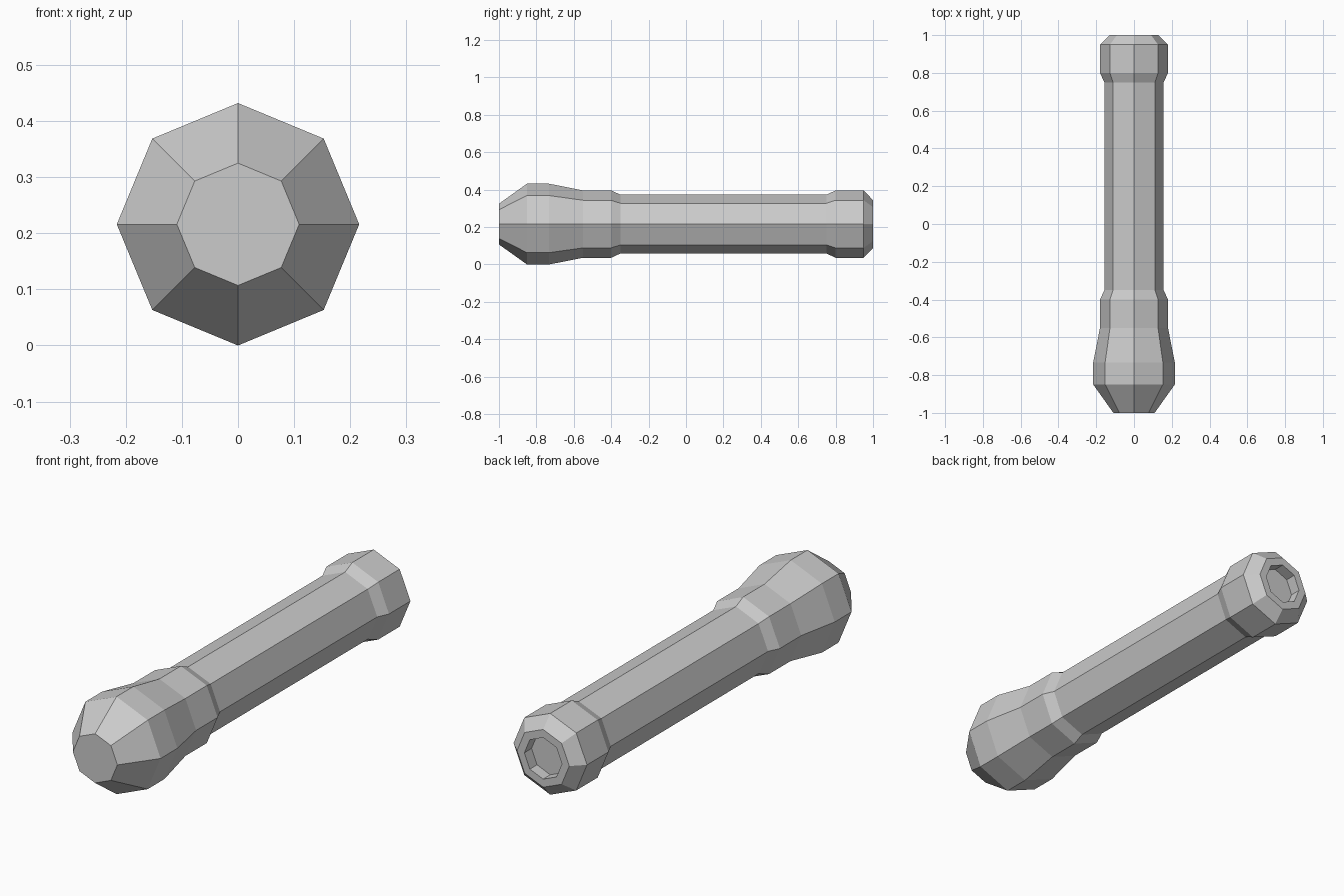
import bpy, bmesh, math

if "Cube" in bpy.data.objects:
    bpy.data.objects.remove(bpy.data.objects["Cube"])

SIDES = 8
AXIS_Z = 0.216


def lathe(name, profile, cap_start=False, cap_end=False):
    """Octagonal turned part along y from (y, radius) pairs."""
    bm = bmesh.new()
    rings = []
    for y, r in profile:
        angles = [2 * math.pi * i / SIDES for i in range(SIDES)]
        rings.append([bm.verts.new((r * math.cos(a), y, AXIS_Z + r * math.sin(a)))
                      for a in angles])
    for a, b in zip(rings, rings[1:]):
        for i in range(SIDES):
            j = (i + 1) % SIDES
            bm.faces.new((a[i], b[i], b[j], a[j]))
    if cap_start:
        bm.faces.new(rings[0])
    if cap_end:
        bm.faces.new(rings[-1][::-1])
    mesh = bpy.data.meshes.new(name)
    bm.to_mesh(mesh)
    bm.free()
    obj = bpy.data.objects.new(name, mesh)
    bpy.context.collection.objects.link(obj)
    return obj


# Flared head with flat nose and collar
lathe("head", [(-1.0, 0.109), (-0.85, 0.216), (-0.733, 0.216),
               (-0.55, 0.18), (-0.40, 0.18), (-0.35, 0.157)], cap_start=True)

# Straight barrel
lathe("barrel", [(-0.35, 0.157), (0.75, 0.157)])

# Tail cap with chamfered rim and recessed end
lathe("tail_cap", [(0.75, 0.157), (0.80, 0.18), (0.95, 0.18), (1.0, 0.128),
                   (1.0, 0.092), (0.95, 0.092)], cap_end=True)
